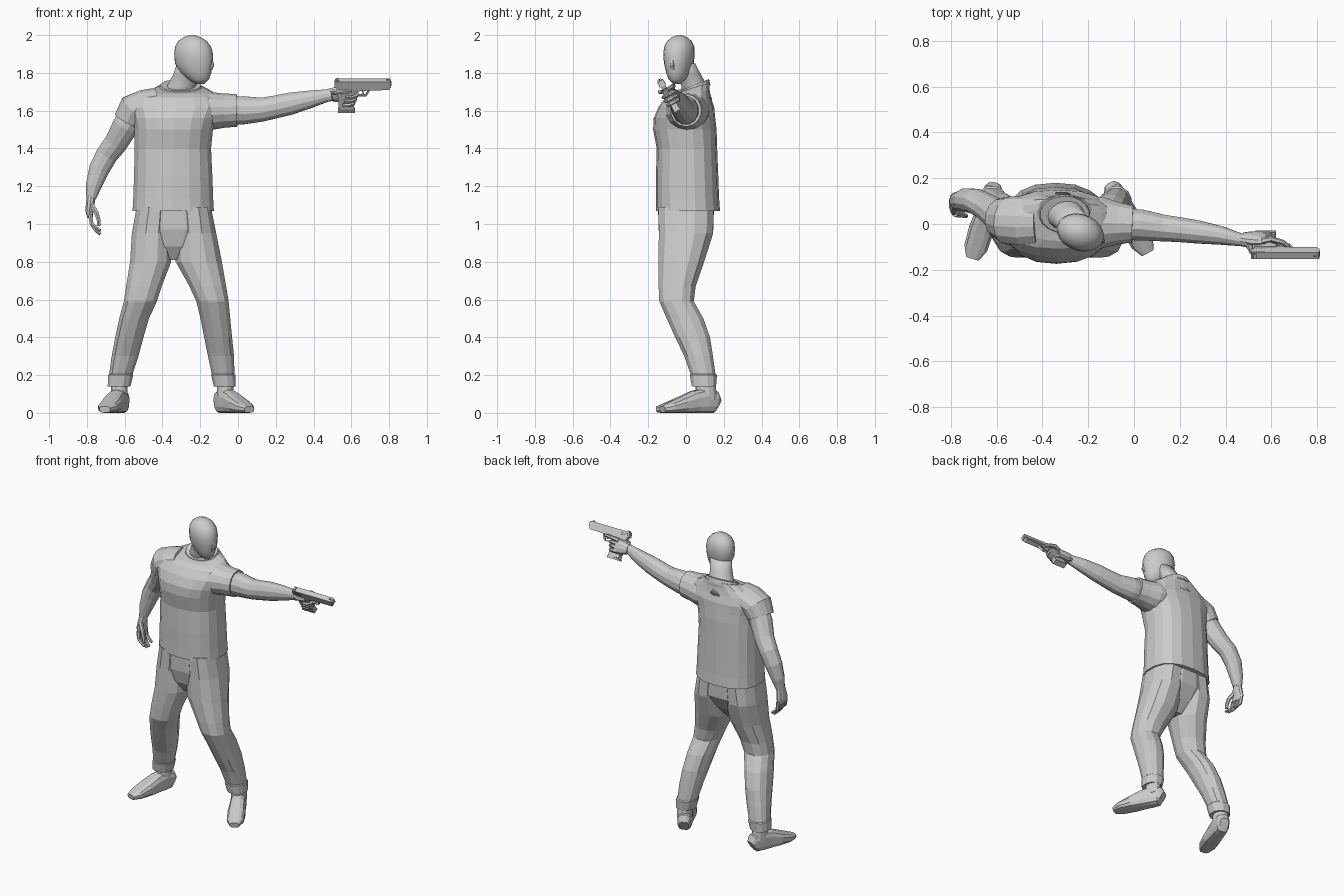
import bpy, math
from mathutils import Vector, Matrix

V = Vector
GUN = Matrix.Translation((0.66, -0.13, 1.745)) @ Matrix.Rotation(math.radians(30), 4, 'X')


def make(name, verts, faces, matrix=None, smooth=False):
    me = bpy.data.meshes.new(name)
    me.from_pydata(verts, [], faces)
    ob = bpy.data.objects.new(name, me)
    bpy.context.collection.objects.link(ob)
    if matrix:
        ob.matrix_world = matrix
    for p in me.polygons:
        p.use_smooth = smooth
    return ob


def loft(name, rings, n=14, ref=None, power=2.0, matrix=None, smooth=False, floor=None):
    """Skin rings (x, y, z, half a, half b[, slope]); flat rings unless ref is given."""
    verts = []
    for i, r in enumerate(rings):
        c, u, v = V(r[:3]), V((1, 0, 0)), V((0, 1, 0))
        if ref:
            t = V(rings[min(i + 1, len(rings) - 1)][:3]) - V(rings[max(i - 1, 0)][:3])
            t.normalize()
            u = t.cross(V(ref)).normalized()
            v = u.cross(t)
        slope = r[5] if len(r) > 5 else 0
        for k in range(n):
            a = 2 * math.pi * (k + 0.5) / n
            ca, sa = math.cos(a), math.sin(a)
            pa = math.copysign(abs(ca) ** (2 / power), ca) * r[3]
            pb = math.copysign(abs(sa) ** (2 / power), sa) * r[4]
            p = c + u * pa + v * pb + V((0, 0, slope * pb))
            if floor is not None:
                p.z = max(p.z, floor)
            verts.append(p)
    m = len(rings)
    sign = 1 if (ref or rings[-1][2] > rings[0][2]) else -1
    faces = [(i * n + k, i * n + (k + 1) % n, (i + 1) * n + (k + 1) % n, (i + 1) * n + k)[::sign]
             for i in range(m - 1) for k in range(n)]
    faces += [tuple(range(n))[::-sign], tuple(range((m - 1) * n, m * n))[::sign]]
    ob = make(name, verts, faces, matrix, smooth)
    import bmesh
    bm = bmesh.new()
    bm.from_mesh(ob.data)
    bmesh.ops.recalc_face_normals(bm, faces=bm.faces)
    bm.to_mesh(ob.data)
    bm.free()
    return ob


def finger(name, pts, r, ref=(0, 0, 1), matrix=None):
    k = len(pts) - 1
    loft(name, [(*p, r * (1 - 0.35 * i / k), r * (1 - 0.35 * i / k)) for i, p in enumerate(pts)],
         6, ref, matrix=matrix)


def prism(name, pts, w, y=0):
    """Side profile in the gun's x-z plane, given thickness."""
    n = len(pts)
    verts = [(x, y + s * w / 2, z) for s in (-1, 1) for x, z in pts]
    faces = [tuple(range(n)), tuple(range(2 * n - 1, n - 1, -1))]
    faces += [(k, k + n, (k + 1) % n + n, (k + 1) % n) for k in range(n)]
    make(name, verts, faces, GUN)


def box(name, x0, x1, z0, z1, w, y=0):
    prism(name, [(x0, z0), (x1, z0), (x1, z1), (x0, z1)], w, y)


# Head (turned toward the gun) and neck
TURN = Matrix.Translation((-0.235, -0.037, 0)) @ Matrix.Rotation(math.radians(-20), 4, 'Z')
loft("head", [(0.035, 0, 1.742, .025, .02), (0.03, 0, 1.765, .055, .043), (0.012, 0, 1.80, .085, .06),
              (0.002, 0, 1.85, .104, .075), (0, 0, 1.90, .106, .08), (-.003, 0, 1.94, .098, .077),
              (-.006, 0, 1.97, .077, .062), (-.008, 0, 1.99, .045, .038), (-.008, 0, 2.0, .012, .01)],
     20, matrix=TURN, smooth=True)
prism_nose = loft("nose", [(0.088, 0, 1.815, .016, .014), (0.098, 0, 1.84, .018, .013),
                           (0.096, 0, 1.88, .008, .008)], 6, matrix=TURN)
loft("neck", [(-.315, .055, 1.66, .10, .085), (-.30, .045, 1.73, .078, .07),
              (-.275, .015, 1.79, .07, .066), (-.255, -.01, 1.85, .07, .06)], 16, smooth=True)

# Shirt body, collar and sleeves
loft("shirt", [(-.343, .01, 1.07, .218, .17), (-.343, .008, 1.14, .214, .167), (-.343, .006, 1.25, .21, .165),
               (-.345, .005, 1.40, .205, .16), (-.34, -.006, 1.50, .21, .168), (-.335, -.008, 1.56, .225, .163),
               (-.33, .002, 1.62, .25, .147), (-.33, .012, 1.67, .235, .12), (-.315, .025, 1.70, .18, .10, .1),
               (-.305, .04, 1.722, .12, .085, .3)], 18, power=2.4)
loft("collar", [(-.305, .042, 1.705, .118, .088, .35), (-.303, .042, 1.735, .108, .08, .4)], 18)
loft("left_sleeve", [(-.24, .01, 1.60, .12, .09), (-.14, .005, 1.598, .115, .10), (-.07, .002, 1.60, .095, .09),
                     (-.005, 0, 1.602, .082, .087)], 14, (0, 0, 1))
loft("right_sleeve", [(-.42, .01, 1.655, .07, .10), (-.49, .01, 1.635, .08, .11), (-.55, .015, 1.605, .09, .105),
                      (-.582, .025, 1.545, .08, .09)], 14, (0, 1, 0))

# Trousers: hips, then two legs sharing the depth profile
loft("hips", [(-.34, 0, 1.09, .20, .15), (-.335, 0, .97, .215, .148), (-.34, -.015, .88, .16, .11),
              (-.342, -.02, .81, .04, .06)], 16, power=2.4)
DEPTH = [(1.09, 0, .15), (.95, 0, .148), (.80, -.025, .125), (.67, -.047, .101), (.59, -.05, .094),
         (.50, -.005, .10), (.40, .035, .095), (.30, .067, .078), (.205, .09, .068), (.20, .092, .074), (.14, .095, .066)]
LEGS = {"right": [(-.44, .10), (-.455, .11), (-.4625, .112), (-.498, .097), (-.517, .09), (-.55, .081),
                  (-.575, .077), (-.598, .073), (-.62, .064), (-.621, .068), (-.63, .062)],
        "left": [(-.24, .10), (-.225, .113), (-.2075, .126), (-.16, .10), (-.135, .088), (-.12, .081),
                 (-.105, .076), (-.09, .071), (-.079, .062), (-.078, .066), (-.07, .06)]}
for side, xs in LEGS.items():
    loft(side + "_leg", [(x, y, z, hx, hy) for (x, hx), (z, y, hy) in zip(xs, DEPTH)], 12, power=2.3)

# Shoes, lofted heel to toe along each foot's direction, flat on the floor
for side, heel, toe in (("right", V((-.61, .165, 0)), V((-.705, -.15, 0))),
                        ("left", V((-.10, .165, 0)), V((.06, -.125, 0)))):
    rings = []
    for t, zc, w, h in ((0, .045, .03, .03), (.05, .055, .042, .055), (.22, .062, .048, .064), (.4, .055, .05, .057),
                        (.62, .04, .056, .042), (.85, .026, .053, .026), (1, .018, .03, .016)):
        p = heel.lerp(toe, t)
        rings.append((p.x, p.y, zc, w, h * 1.1))
    loft(side + "_shoe", rings, 12, (0, 0, 1), power=2.8, floor=0)
    a = heel.lerp(toe, .2)
    loft(side + "_ankle", [(a.x, a.y, .07, .046, .06), (a.x, a.y, .17, .045, .05)], 12)

# Hanging right arm and hand
loft("right_arm", [(-.55, .025, 1.60, .07, .07), (-.595, .04, 1.52, .072, .07), (-.645, .075, 1.43, .064, .06),
                   (-.695, .10, 1.365, .06, .056), (-.735, .105, 1.29, .056, .052), (-.765, .10, 1.20, .043, .042),
                   (-.777, .095, 1.14, .028, .032)], 12, (0, 1, 0))
loft("right_palm", [(-.777, .095, 1.15, .026, .03), (-.782, .09, 1.11, .024, .04), (-.787, .088, 1.07, .022, .05),
                    (-.782, .085, 1.035, .016, .046)], 10, (0, 1, 0))
for i in range(4):
    y, d = .125 - .027 * i, .012 * abs(i - 1.4)
    finger(f"right_finger_{i + 1}", [(-.783, y, 1.05), (-.775, y - .003, 1.0), (-.755, y - .006, .965 + d),
                                     (-.73, y - .01, .937 + d * 1.5)], .013, (0, 1, 0))
finger("right_thumb", [(-.775, .06, 1.10), (-.75, .042, 1.06), (-.738, .037, 1.02), (-.737, .037, .99)], .015, (0, 1, 0))

# Outstretched left arm and hand gripping the gun
loft("left_arm", [(-.08, 0, 1.60, .072, .078), (.03, -.004, 1.602, .07, .077), (.13, -.018, 1.606, .06, .065),
                  (.20, -.025, 1.62, .056, .062), (.28, -.035, 1.638, .052, .06), (.38, -.05, 1.66, .042, .048),
                  (.47, -.07, 1.68, .028, .034), (.50, -.076, 1.684, .028, .034)], 12, (0, 0, 1))
loft("left_palm", [(-.185, .03, -.085, .022, .032), (-.15, .028, -.085, .026, .044), (-.115, .03, -.085, .02, .048),
                   (-.085, .03, -.085, .013, .042)], 10, (0, 0, 1), matrix=GUN)
for i in range(3):
    z, s = -.07 - .024 * i, -.008 * i
    finger(f"left_finger_{i + 1}", [(-.10 + s, .032, z), (-.055 + s, .03, z), (-.032 + s, .012, z), (-.032 + s, -.012, z),
                                    (-.055 + s, -.029, z), (-.09 + s, -.028, z)], .014, matrix=GUN)
finger("left_index_finger", [(-.10, .036, -.05), (-.06, .048, -.045), (-.01, .034, -.042), (.015, .01, -.045)], .014, matrix=GUN)
finger("left_thumb", [(-.16, .015, -.06), (-.145, -.015, -.045), (-.11, -.03, -.035), (-.06, -.03, -.032)], .015, matrix=GUN)

# Pistol: slide, frame, grip, trigger and sights
prism("gun_slide", [(-.15, -.018), (.15, -.018), (.15, .012), (.145, .018), (-.143, .018), (-.15, .008)], .034)
prism("gun_frame", [(-.14, -.018), (-.135, -.045), (-.03, -.045), (.0, -.036), (.14, -.034), (.145, -.018)], .028)
prism("gun_grip", [(-.135, -.035), (-.038, -.035), (-.045, -.09), (-.045, -.16), (-.125, -.155), (-.13, -.10)], .034)
box("gun_magazine_base", -.13, -.04, -.17, -.158, .036)
prism("gun_trigger_guard_bottom", [(-.045, -.076), (.02, -.076), (.02, -.069), (-.045, -.069)], .014)
prism("gun_trigger_guard_front", [(.02, -.076), (.042, -.036), (.034, -.034), (.014, -.070)], .014)
prism("gun_trigger", [(-.01, -.036), (.0, -.036), (.006, -.062), (0, -.062)], .008)
box("gun_front_sight", .125, .138, .016, .025, .006)
box("gun_rear_sight", -.14, -.125, .016, .025, .022)
box("gun_barrel", .14, .153, -.012, .008, .018)
for i in range(5):
    box(f"gun_slide_ridge_{i + 1}", -.138 + .011 * i, -.133 + .011 * i, -.014, .012, .037)
